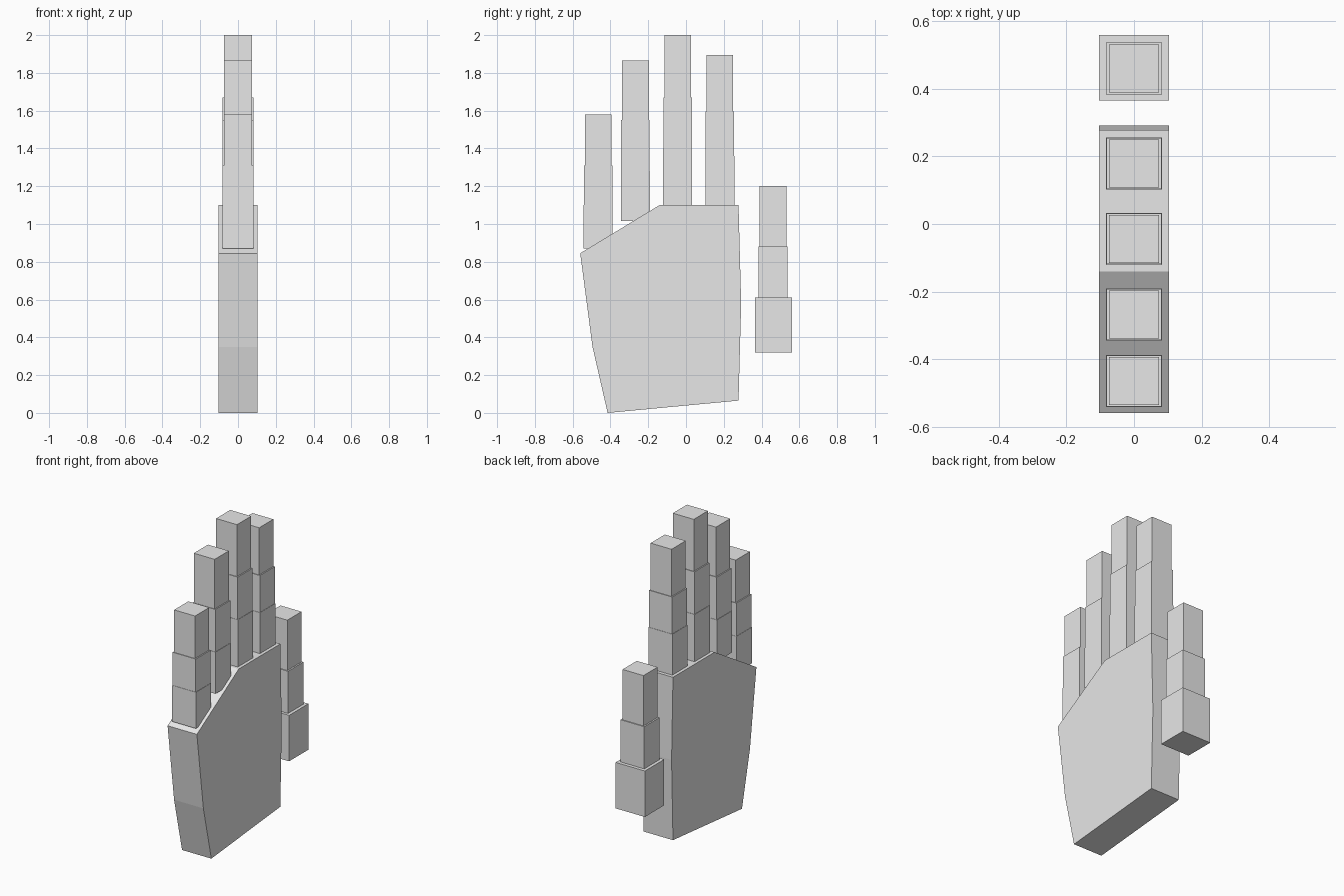
import bpy, bmesh

if "Cube" in bpy.data.objects:
    bpy.data.objects.remove(bpy.data.objects["Cube"])

grey = bpy.data.materials.new("light grey")
grey.diffuse_color = (0.8, 0.8, 0.8, 1)
grey.use_nodes = True
grey.node_tree.nodes["Principled BSDF"].inputs["Base Color"].default_value = grey.diffuse_color


def make(name, bm):
    bmesh.ops.recalc_face_normals(bm, faces=bm.faces)
    mesh = bpy.data.meshes.new(name)
    bm.to_mesh(mesh)
    bm.free()
    mesh.materials.append(grey)
    obj = bpy.data.objects.new(name, mesh)
    bpy.context.collection.objects.link(obj)


def block(name, y, half_x, half_y, z0, z1):
    bm = bmesh.new()
    bmesh.ops.create_cube(bm, size=2)
    bmesh.ops.scale(bm, vec=(half_x, half_y, (z1 - z0) / 2), verts=bm.verts)
    bmesh.ops.translate(bm, vec=(0, y, (z0 + z1) / 2), verts=bm.verts)
    make(name, bm)


# Palm: side outline extruded across its thickness
outline = [(-0.415, 0), (0.278, 0.065), (0.292, 0.58), (0.278, 1.10),
           (-0.14, 1.10), (-0.56, 0.845), (-0.495, 0.35)]
bm = bmesh.new()
face = bm.faces.new([bm.verts.new((-0.103, y, z)) for y, z in outline])
ext = bmesh.ops.extrude_face_region(bm, geom=[face])
bmesh.ops.translate(bm, vec=(0.206, 0, 0),
                    verts=[v for v in ext["geom"] if isinstance(v, bmesh.types.BMVert)])
make("palm", bm)

# Fingers: three stacked segments, each slimmer than the one below
sizes = [("base", 0.083, 0.077), ("middle", 0.081, 0.075), ("tip", 0.0735, 0.071)]
fingers = {
    "little_finger": (-0.465, (0.87, 1.10, 1.31, 1.58)),
    "ring_finger": (-0.268, (1.015, 1.28, 1.55, 1.865)),
    "long_finger": (-0.044, (1.08, 1.40, 1.67, 2.0)),
    "index_finger": (0.179, (1.07, 1.36, 1.595, 1.895)),
}
for finger, (y, z) in fingers.items():
    for i, (part, hx, hy) in enumerate(sizes):
        block(f"{finger}_{part}", y, hx, hy, z[i], z[i + 1])

# Thumb: thick base with two slimmer segments
block("thumb_base", 0.463, 0.103, 0.097, 0.32, 0.612)
block("thumb_middle", 0.461, 0.083, 0.077, 0.612, 0.88)
block("thumb_tip", 0.461, 0.0735, 0.071, 0.88, 1.20)
